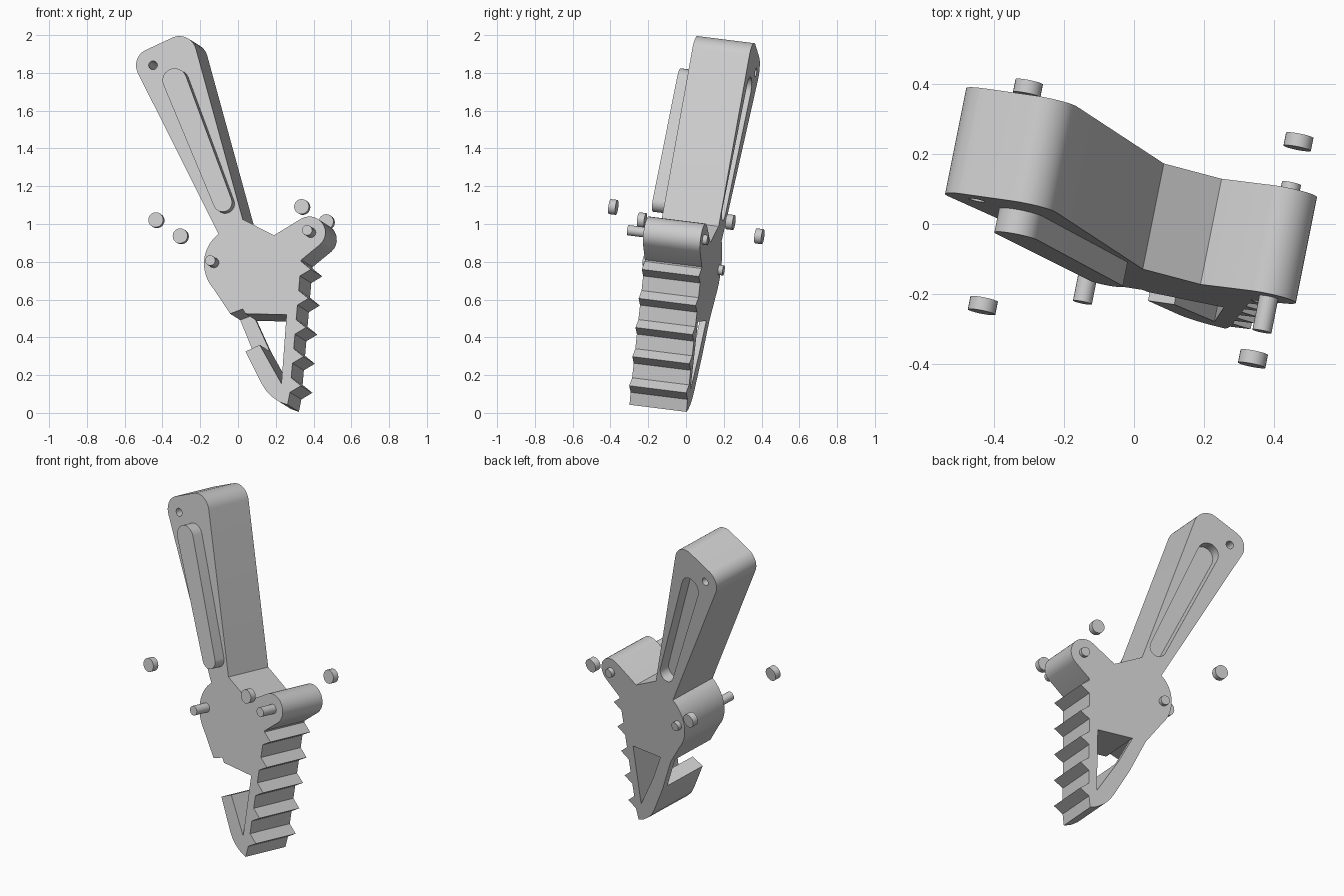
import bpy, bmesh, math
from mathutils import Vector

cube = bpy.data.objects.get("Cube")
if cube:
    bpy.data.objects.remove(cube)

# Single grey plastic
grey = bpy.data.materials.new("plain_grey")
grey.use_nodes = True
COLOUR = (0.6, 0.6, 0.6, 1)
grey.diffuse_color = COLOUR
grey.node_tree.nodes["Principled BSDF"].inputs["Base Color"].default_value = COLOUR

# The whole tool is a thick slab leaning in space; AXIS runs front to back
AXIS = Vector((0.2, 1, -0.125)).normalized()
DEPTH = 0.31


def on_slab(x, z, d):
    """Point at x, z of the front face, pushed back by d."""
    return Vector((x, -0.252 - 0.2 * x + 0.125 * z, z)) + AXIS * d


def arc(x, z, r, a, b, n=12):
    angles = [math.radians(a + (b - a) * i / n) for i in range(n + 1)]
    return [(x + r * math.cos(t), z + r * math.sin(t)) for t in angles]


def circle(x, z, r):
    return arc(x, z, r, 0, 345, 23)


def extrude(name, outline, d0, d1):
    bm = bmesh.new()
    face = bm.faces.new([bm.verts.new(on_slab(x, z, d0)) for x, z in outline])
    back = bmesh.ops.extrude_face_region(bm, geom=[face])["geom"]
    moved = [v for v in back if isinstance(v, bmesh.types.BMVert)]
    bmesh.ops.translate(bm, verts=moved, vec=AXIS * (d1 - d0))
    bmesh.ops.recalc_face_normals(bm, faces=bm.faces)
    mesh = bpy.data.meshes.new(name)
    bm.to_mesh(mesh)
    bm.free()
    obj = bpy.data.objects.new(name, mesh)
    bpy.context.collection.objects.link(obj)
    mesh.materials.append(grey)
    return obj


def smooth(obj):
    bpy.ops.object.select_all(action='DESELECT')
    obj.select_set(True)
    bpy.context.view_layer.objects.active = obj
    bpy.ops.object.shade_smooth_by_angle(angle=math.radians(30))


def cut(target, cutter):
    mod = target.modifiers.new(cutter.name, 'BOOLEAN')
    mod.operation = 'DIFFERENCE'
    mod.solver = 'EXACT'
    mod.object = cutter
    bpy.context.view_layer.objects.active = target
    bpy.ops.object.modifier_apply(modifier=mod.name)
    bpy.data.objects.remove(cutter)


# Body outline: handle, ear, toothed edge, toe, hook, opening, round shoulder
outline = arc(-0.45, 1.84, 0.09, 206, 119) + arc(-0.31, 1.905, 0.09, 119, 16)
outline += [(0.025, 1.025), (0.19, 0.94)]
outline += arc(0.378, 0.955, 0.085, 120, -48)


def edge_x(z):
    return 0.266 + 0.085 * z


outline.append((edge_x(0.81), 0.81))
for i in range(5):
    z = 0.76 - 0.154 * i
    outline += [(edge_x(z + 0.042), z + 0.042), (edge_x(z) + 0.055, z),
                (edge_x(z - 0.035), z - 0.035)]
outline += [(0.262, 0.043), (0.22, 0.058), (0.18, 0.085), (0.15, 0.115), (0.125, 0.155)]
hook = [(0.04, 0.325), (0.115, 0.36)]
notch = [(0.04, 0.525), (0.025, 0.55), (-0.042, 0.525)]
outline += hook + [(0.23, 0.155), (0.257, 0.52)] + notch
outline += arc(0.02, 0.79, 0.2, 221, 128, 16)
body = extrude("body", outline, 0, DEPTH)

# Thin web closing the opening at the back
extrude("back_web", hook + notch, DEPTH - 0.035, DEPTH)

# Tapered rail on the front, matching pocket in the back
lean = math.degrees(math.atan2(0.646, -0.254))
rail_shape = (arc(-0.322, 1.752, 0.064, lean + 90, lean - 90)
              + arc(-0.068, 1.106, 0.05, lean - 90, lean - 270))
smooth(extrude("handle_rail", rail_shape, -0.07, 0.01))
cut(body, extrude("pocket_cutter", rail_shape, DEPTH - 0.065, DEPTH + 0.1))
cut(body, extrude("hole_cutter", circle(-0.45, 1.84, 0.023), -0.1, DEPTH + 0.1))
smooth(body)

# Pins passing right through
for name, x, z in (("shoulder_pin", -0.128, 0.795), ("ear_pin", 0.385, 0.955)):
    smooth(extrude(name, circle(x, z, 0.027), -0.1, DEPTH + 0.025))

# Loose end caps beside the pins
caps = [(0.34, -0.385, 1.09), (-0.432, -0.233, 1.02),
        (-0.303, 0.388, 0.935), (0.47, 0.235, 1.01)]
for i, place in enumerate(caps):
    bpy.ops.mesh.primitive_cylinder_add(vertices=24, radius=0.04, depth=0.038, location=place,
                                        rotation=AXIS.to_track_quat('Z', 'Y').to_euler())
    cap = bpy.context.object
    cap.name = f"pin_cap_{i + 1}"
    cap.data.materials.append(grey)
    smooth(cap)
